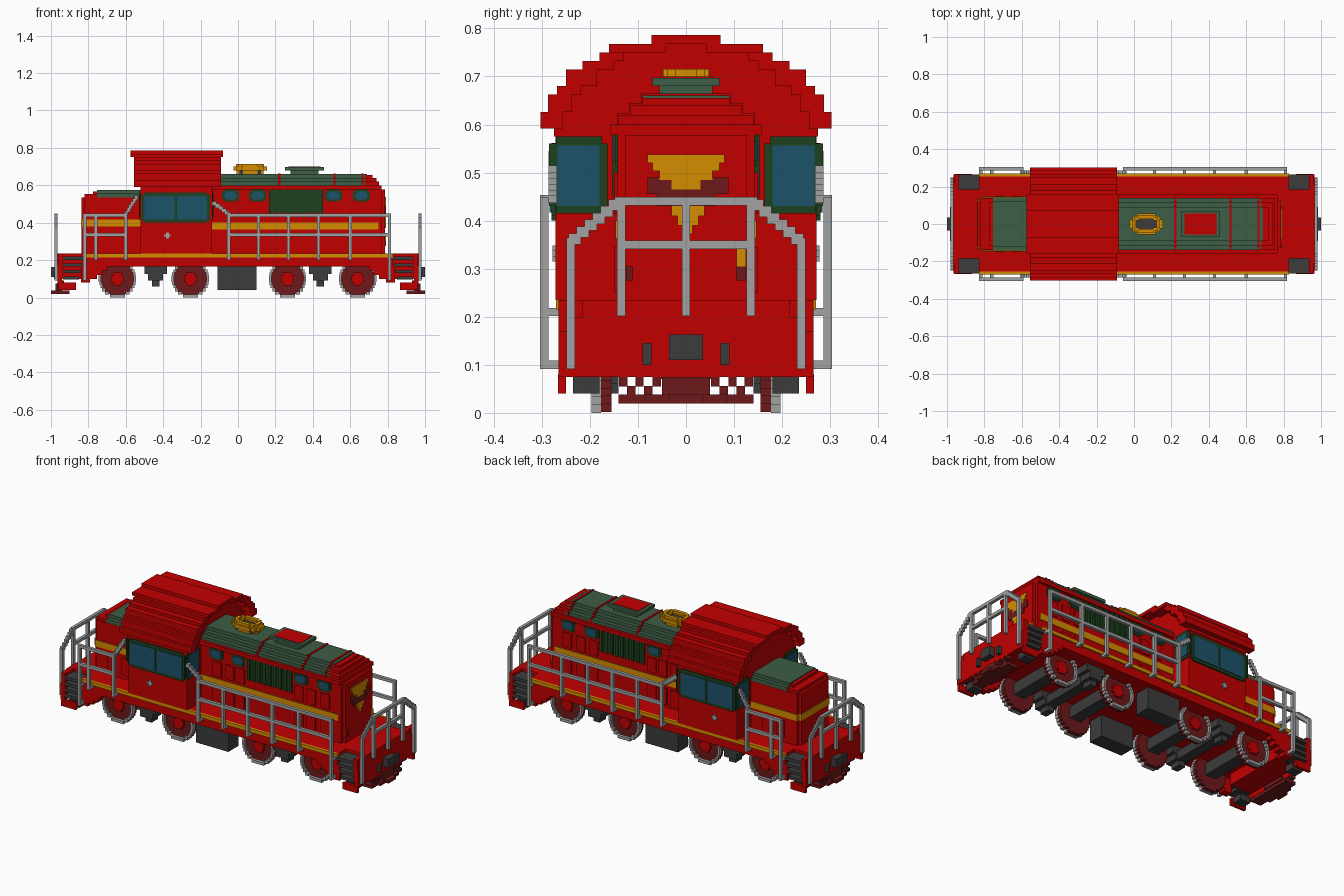
import bpy, bmesh, math
from mathutils import Matrix, Vector

cube = bpy.data.objects.get("Cube")
if cube:
    bpy.data.objects.remove(cube, do_unlink=True)


def material(name, r, g, b):
    m = bpy.data.materials.new(name)
    m.use_nodes = True
    m.diffuse_color = (r, g, b, 1)
    m.node_tree.nodes["Principled BSDF"].inputs["Base Color"].default_value = (r, g, b, 1)
    return m


RED = material("red paint", 0.54, 0.0, 0.0)
YELLOW = material("yellow paint", 0.66, 0.27, 0.0)
GREEN = material("roof green", 0.048, 0.112, 0.063)
FRAME = material("dark green trim", 0.012, 0.055, 0.013)
GLASS = material("window blue", 0.012, 0.085, 0.145)
DARK = material("dark grey", 0.045, 0.045, 0.045)
STEEL = material("light grey", 0.36, 0.36, 0.36)
RUST = material("dark red", 0.155, 0.01, 0.011)


def part(name, mat, boxes, mx=False, my=False):
    """One object from boxes (x0, x1, y0, y1, z0, z1), optionally mirrored in x and y."""
    bm = bmesh.new()
    for sx in ((1, -1) if mx else (1,)):
        for sy in ((1, -1) if my else (1,)):
            for x0, x1, y0, y1, z0, z1 in boxes:
                c = Vector((sx * (x0 + x1), sy * (y0 + y1), z0 + z1)) / 2
                size = (abs(x1 - x0), abs(y1 - y0), abs(z1 - z0), 1)
                bmesh.ops.create_cube(bm, size=1, matrix=Matrix.Translation(c) @ Matrix.Diagonal(size))
    me = bpy.data.meshes.new(name)
    bm.to_mesh(me)
    bm.free()
    me.materials.append(mat)
    ob = bpy.data.objects.new(name, me)
    bpy.context.collection.objects.link(ob)
    return ob


V = 0.0175          # block size
T = V / 2           # half a rail


def rail(points):
    """Square rail through points; sloping runs become thinner stair-stepped blocks."""
    out = []
    for a, b in zip(points, points[1:]):
        a, b = Vector(a), Vector(b)
        d = b - a
        straight = sum(abs(c) > 1e-4 for c in d) == 1
        n = 1 if straight else max(1, math.ceil(max(abs(c) for c in d) / V))
        for i in range(n):
            p, q = a + d * i / n, a + d * (i + 1) / n
            for_axis = [T if straight or abs(d[k]) < 1e-4 else T * 0.5 for k in range(3)]
            out.append(tuple(v for k in range(3) for v in
                             (min(p[k], q[k]) - for_axis[k], max(p[k], q[k]) + for_axis[k])))
    return out


def disc(x, z, r, y0, y1, inner=0):
    """Stepped disc or ring in the xz plane."""
    out, n = [], math.ceil(r / V)
    h = r / n
    for i in range(-n, n):
        m = (i + 0.5) * h
        w = math.sqrt(r * r - m * m)
        if abs(m) < inner:
            k = math.sqrt(inner * inner - m * m)
            out += [(x + s * k, x + s * w, y0, y1, z + i * h, z + i * h + h) for s in (-1, 1)]
        else:
            out.append((x - w, x + w, y0, y1, z + i * h, z + i * h + h))
    return out


def oval_ring(x, a, b, wall, z0, z1):
    """Blocky oval ring around (x, 0) with half sizes a, b."""
    out = []
    for s in (-1, 1):
        out += [(x + s * (a - wall), x + s * a, -b * 0.45, b * 0.45, z0, z1),
                (x - a * 0.55, x + a * 0.55, s * (b - wall), s * b, z0, z1)]
        out += [(x + s * a * 0.5, x + s * a * 0.82, t * b * 0.4, t * b * 0.8, z0, z1) for t in (-1, 1)]
    return out


# Underframe, walkway and end platforms
part("underframe", RED, [(-0.83, 0.83, -0.262, 0.262, 0.165, 0.215),
                         (-0.83, 0.83, -0.255, 0.255, 0.215, 0.235)])
part("skirt", RED, [(0.70, 0.84, 0.22, 0.262, 0.145, 0.17), (0.725, 0.84, 0.22, 0.262, 0.12, 0.145),
                    (0.755, 0.84, 0.22, 0.262, 0.10, 0.12), (0.79, 0.84, 0.22, 0.262, 0.08, 0.10)], True, True)
part("walkway_stripe", YELLOW, [(-0.83, 0.83, 0.255, 0.27, 0.215, 0.236)], my=True)
part("end_platform", RED, [(0.80, 0.95, -0.185, 0.185, 0.10, 0.235), (0.94, 0.966, -0.215, 0.215, 0.20, 0.235),
                           (0.94, 0.966, -0.235, 0.235, 0.17, 0.20), (0.94, 0.966, -0.265, 0.265, 0.075, 0.17)], True)
part("step_side", RED, [(0.935, 0.96, 0.185, 0.265, 0.10, 0.235), (0.865, 0.94, 0.25, 0.266, 0.04, 0.08),
                        (0.915, 0.96, 0.25, 0.266, 0.04, 0.075)], True, True)
part("step_tread", DARK, [(0.825 + 0.008 * i, 0.935, 0.185, 0.265, 0.20 - 0.035 * i, 0.218 - 0.035 * i)
                          for i in range(4)] + [(0.865, 0.93, 0.18, 0.235, 0.04, 0.075)], True, True)

# Couplers, hoses and wedge-shaped pilot lattice
part("coupler", DARK, [(0.95, 1.0, -0.035, 0.035, 0.11, 0.163)], True)
part("brake_hose", DARK, [(0.96, 0.985, 0.072, 0.09, 0.10, 0.145)], True, True)
part("pilot", RUST, [(0.93, 0.965, 0, 0.07, 0.07, 0.09), (0.90, 0.966, 0, 0.14, 0.02, 0.038),
                     (0.966, 0.983, 0, 0.085, 0.02, 0.038), (0.983, 1.0, 0, 0.035, 0.02, 0.038),
                     (0.94, 0.975, 0, 0.05, 0.038, 0.075)]
     + [(0.94, 0.966, y, y + V, 0.038, 0.056) for y in (0.07, 0.105)]
     + [(0.94, 0.966, y, y + V, 0.055, 0.075) for y in (0.052, 0.088, 0.122)], True, True)

# Wheels: steel rim, red hub and a dark red disc behind; then axles
for n, x in enumerate((-0.645, -0.255, 0.265, 0.64)):
    part(f"wheel_rim_{n}", STEEL, disc(x, 0.1, 0.1, 0.177, 0.197, 0.087), my=True)
    part(f"wheel_disc_{n}", RUST, disc(x, 0.1, 0.098, 0.155, 0.18), my=True)
    part(f"wheel_hub_{n}", RED, disc(x, 0.1, 0.035, 0.18, 0.19), my=True)
    part(f"axle_{n}", DARK, [(x - 0.035, x + 0.035, -0.155, 0.155, 0.078, 0.145)])

# Side tanks and brake gear
part("side_tank", DARK, [(-0.11, 0.10, 0.14, 0.232, 0.04, 0.166)], my=True)
part("brake_block", DARK, [(0.40, 0.48, 0.14, 0.22, 0.09, 0.125), (0.42, 0.46, 0.14, 0.2, 0.06, 0.09),
                           (0.38, 0.50, 0.14, 0.22, 0.125, 0.166)], True, True)
part("brake_beam", DARK, [(0.41, 0.47, -0.14, 0.14, 0.09, 0.14)], True)

# Long hood: notched corners, eave lip, stepped shoulders, green roof, red end cap
H = 0.143
part("long_hood", RED, [(-0.15, 0.768, -H, H, 0.235, 0.578), (0.768, 0.785, -0.126, 0.126, 0.235, 0.578),
                        (-0.15, 0.768, -0.157, 0.157, 0.578, 0.60),
                        (0.68, 0.755, -0.14, 0.14, 0.60, 0.62), (0.68, 0.74, -0.115, 0.115, 0.62, 0.64),
                        (0.68, 0.72, -0.09, 0.09, 0.64, 0.655)])
ROOF = ((0.14, 0.60, 0.62), (0.115, 0.62, 0.64), (0.09, 0.64, 0.66))
part("long_hood_roof", GREEN, [(-0.15, 0.69, -w, w, a, b) for w, a, b in ROOF])
part("roof_rib", RED, [(x, x + 0.012, -w - 0.004, w + 0.004, a, b + 0.004)
                       for x in (0.215, 0.51, 0.66) for w, a, b in ROOF])
part("hood_stripe", YELLOW, [(-0.14, 0.75, H, H + 0.004, 0.363, 0.40)], my=True)
part("hood_door", RED, [(x, x + 0.055, H, H + 0.007, a, b) for x in (-0.06, 0.02, 0.09, 0.47, 0.55, 0.64)
                        for a, b in ((0.25, 0.345), (0.415, 0.50))], my=True)
WINDOWS = (-0.04, 0.105, 0.51, 0.66)
part("hood_window_frame", FRAME, [b for x in WINDOWS for b in
                                  ((x - 0.045, x + 0.045, H, H + 0.004, 0.524, 0.566),
                                   (x - 0.034, x + 0.034, H, H + 0.004, 0.512, 0.578))], my=True)
part("hood_window_glass", GLASS, [b for x in WINDOWS for b in
                                  ((x - 0.033, x + 0.033, H, H + 0.007, 0.532, 0.558),
                                   (x - 0.024, x + 0.024, H, H + 0.007, 0.524, 0.566))], my=True)
part("grille_back", FRAME, [(0.17, 0.45, H, H + 0.003, 0.455, 0.575)], my=True)
part("grille_bar", FRAME, [(0.165 + i * 0.034, 0.183 + i * 0.034, H, H + 0.01, 0.45, 0.578) for i in range(9)], my=True)

# Painted emblem and marker on the hood end: rows of (half width, bottom, top)
part("emblem_top", YELLOW, [(0.785, 0.791, -w, w, a, b) for w, a, b in
                            ((0.08, 0.52, 0.538), (0.07, 0.503, 0.52), (0.055, 0.485, 0.503), (0.03, 0.465, 0.485))])
part("emblem_shadow", RUST, [(0.785, 0.79, -0.08, 0.088, 0.455, 0.49), (0.785, 0.79, -0.06, 0.06, 0.43, 0.455)])
part("emblem_tip", YELLOW, [(0.785, 0.792, -w, w + 0.008, a, b) for w, a, b in
                            ((0.03, 0.41, 0.43), (0.018, 0.39, 0.41), (0.006, 0.372, 0.39))])
part("end_marker", YELLOW, [(0.785, 0.792, 0.105, 0.125, 0.305, 0.342)])
part("end_marker_base", RUST, [(0.785, 0.792, 0.105, 0.125, 0.275, 0.305), (0.785, 0.792, -0.125, -0.11, 0.275, 0.305)])

# Roof stack and hatch
part("stack_ring", YELLOW, oval_ring(0.065, 0.072, 0.042, 0.018, 0.66, 0.68)
     + oval_ring(0.065, 0.09, 0.055, 0.02, 0.678, 0.70) + oval_ring(0.065, 0.075, 0.048, 0.02, 0.70, 0.715))
part("stack_opening", DARK, [(0.01, 0.12, -0.034, 0.034, 0.66, 0.69)])
part("roof_hatch", GREEN, [(0.28, 0.43, -0.055, 0.055, 0.66, 0.68), (0.25, 0.46, -0.07, 0.07, 0.68, 0.697)])
part("hatch_lid", RED, [(0.27, 0.44, -0.055, 0.055, 0.695, 0.70)])

# Short hood with notched corners
part("short_hood", RED, [(-0.82, -0.5, -H, H, 0.235, 0.535), (-0.836, -0.82, -0.126, 0.126, 0.235, 0.535),
                         (-0.82, -0.5, -0.138, 0.138, 0.535, 0.553), (-0.775, -0.5, -0.115, 0.115, 0.553, 0.568)])
part("short_hood_roof", GREEN, [(-0.755, -0.52, -0.142, 0.142, 0.535, 0.557), (-0.755, -0.52, -0.119, 0.119, 0.557, 0.575)])
part("short_hood_stripe", YELLOW, [(-0.824, -0.52, -H - 0.004, H + 0.004, 0.38, 0.418),
                                   (-0.84, -0.82, -0.13, 0.13, 0.38, 0.418)])
part("short_hood_door", RED, [(-0.74, -0.69, H, H + 0.007, 0.26, 0.36), (-0.65, -0.60, H, H + 0.007, 0.26, 0.36)], my=True)

# Cab body and stepped arched roof: (half width, bottom, top)
ARCH = [(0.285, 0.575, 0.592), (0.303, 0.592, 0.626), (0.287, 0.626, 0.662), (0.268, 0.662, 0.68),
        (0.25, 0.68, 0.714), (0.215, 0.714, 0.732), (0.18, 0.732, 0.75), (0.16, 0.75, 0.768), (0.072, 0.768, 0.786)]
part("cab_body", RED, [(-0.52, -0.14, -0.272, 0.272, 0.235, 0.575)]
     + [(-0.52, -0.14, -w + 0.01, w - 0.01, a, b) for w, a, b in ARCH[:-1]])
shell = []
for i, (w, a, b) in enumerate(ARCH):
    inner = max(0, min(w, ARCH[i + 1][0]) - 0.03) if i < len(ARCH) - 1 else 0
    x0, x1 = (-0.575, -0.08) if a > 0.74 else (-0.555, -0.09)
    if a > 0.58:
        shell.append((x0, x1, inner, w, a, b))
part("cab_roof", RED, shell, my=True)

# Cab windows on the sides and both ends
part("cab_side_frame", FRAME, [(-0.515, -0.15, 0.272, 0.28, 0.41, 0.55), (-0.50, -0.165, 0.272, 0.28, 0.40, 0.562)], my=True)
part("cab_side_glass", GLASS, [(-0.50, -0.34, 0.272, 0.284, 0.417, 0.543),
                               (-0.325, -0.165, 0.272, 0.284, 0.417, 0.543)], my=True)
for name, x, s in (("cab_front", -0.14, 1), ("cab_rear", -0.52, -1)):
    part(name + "_frame", FRAME, [(x, x + s * 0.006, 0.163, 0.285, 0.43, 0.56),
                                  (x, x + s * 0.006, 0.175, 0.27, 0.415, 0.575)], my=True)
    part(name + "_glass", GLASS, [(x, x + s * 0.009, 0.18, 0.267, 0.43, 0.556)], my=True)
part("cab_badge", STEEL, [(-0.395, -0.36, 0.272, 0.278, 0.325, 0.338), (-0.385, -0.37, 0.272, 0.278, 0.315, 0.348)], my=True)

# Side handrails with posts and feet
Y = 0.295
side = rail([(-0.135, 0.277, 0.51), (-0.05, 0.277, 0.445), (-0.05, Y, 0.445)])
side += rail([(-0.05, Y, 0.44), (0.81, Y, 0.44), (0.81, Y, 0.10)])
side += rail([(-0.05, Y, 0.335), (0.81, Y, 0.335)])
side += rail([(-0.54, 0.277, 0.54), (-0.56, 0.277, 0.51), (-0.60, 0.277, 0.445), (-0.60, Y, 0.445)])
side += rail([(-0.60, Y, 0.44), (-0.82, Y, 0.44), (-0.82, Y, 0.10)])
side += rail([(-0.60, Y, 0.335), (-0.82, Y, 0.335)])
for x in (-0.76, -0.60, -0.05, 0.11, 0.27, 0.43, 0.60):
    side += rail([(x, Y, 0.44), (x, Y, 0.21), (x, 0.265, 0.21)])
for x in (-0.82, 0.81):
    side += rail([(x, Y, 0.10), (x, 0.25, 0.10)]) + rail([(x, Y, 0.21), (x, 0.255, 0.21)])
part("side_handrail", STEEL, side, my=True)

# End handrails
X = 0.973
end = rail([(X, 0, 0.44), (X, 0.14, 0.44), (X, 0.24, 0.355), (X, 0.24, 0.10)])
end += rail([(X, 0, 0.35), (X, 0.135, 0.35)])
for y in (0.0, 0.135):
    end += rail([(X, y, 0.44), (X, y, 0.21)])
part("end_handrail", STEEL, end, True, True)
